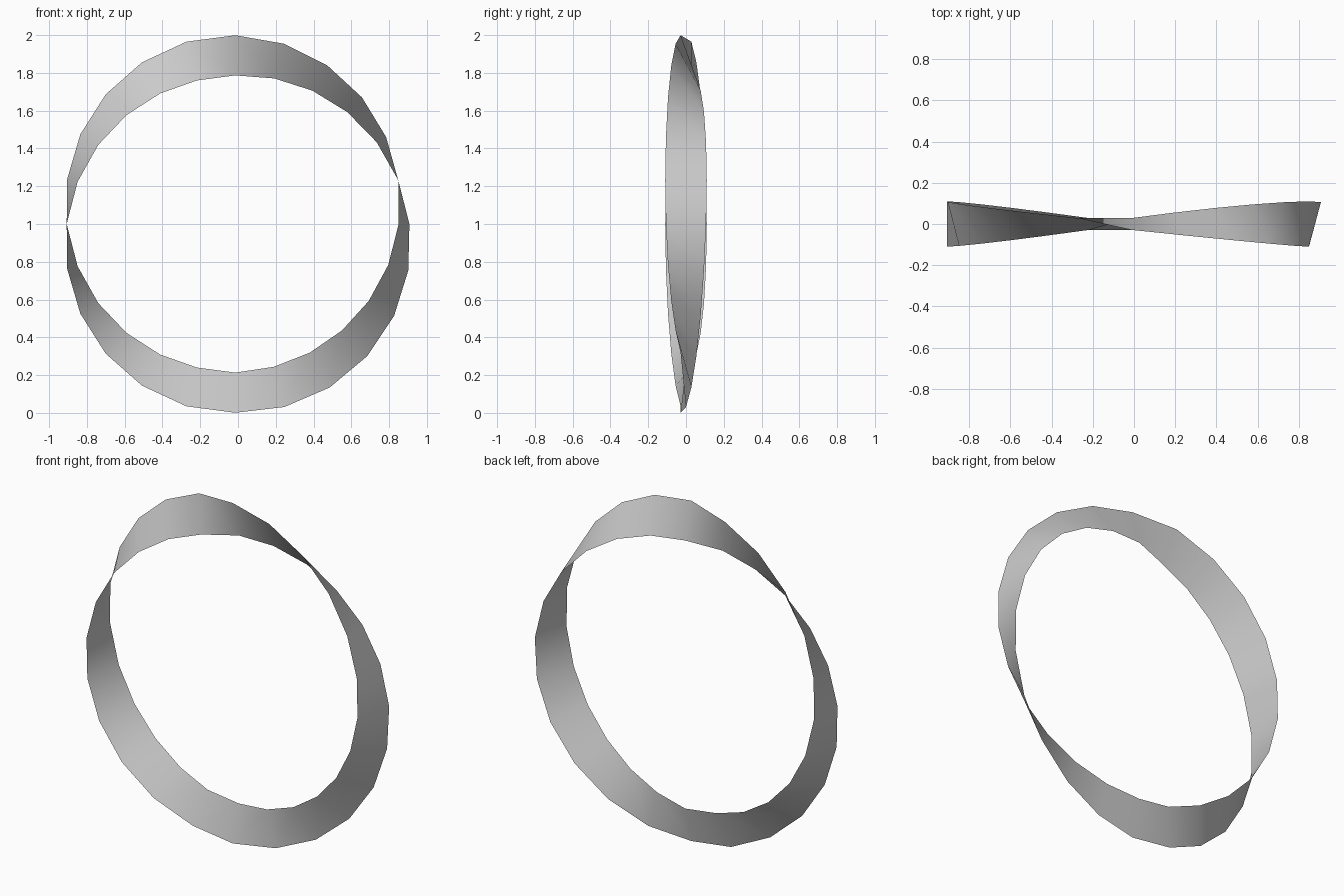
import bpy, bmesh
from math import sin, cos, radians

if "Cube" in bpy.data.objects:
    bpy.data.objects.remove(bpy.data.objects["Cube"])

N = 24            # segments round the ring
R = 0.893         # centre-line radius
H = 0.11          # half width of the band
CX, CZ = -0.014, 1.0

# Twisted band: a flat strip making one full turn as it goes round the ring
bm = bmesh.new()
pairs = []
for i in range(N):
    a = radians(15 * i)
    # the twist pauses for one step at the bottom and catches up at the top
    t = radians(15 * (i + 1 if i <= 12 else i))
    pair = []
    for s in (1, -1):
        r = R + s * H * cos(t)
        pair.append(bm.verts.new((CX + r * sin(a), -s * H * sin(t), CZ + r * cos(a))))
    pairs.append(pair)

for i in range(N):
    a0, b0 = pairs[i]
    a1, b1 = pairs[(i + 1) % N]
    f = bm.faces.new((a0, b0, b1, a1))
    f.smooth = True

me = bpy.data.meshes.new("twisted_band")
bm.to_mesh(me)
bm.free()
band = bpy.data.objects.new("twisted_band", me)
bpy.context.collection.objects.link(band)
